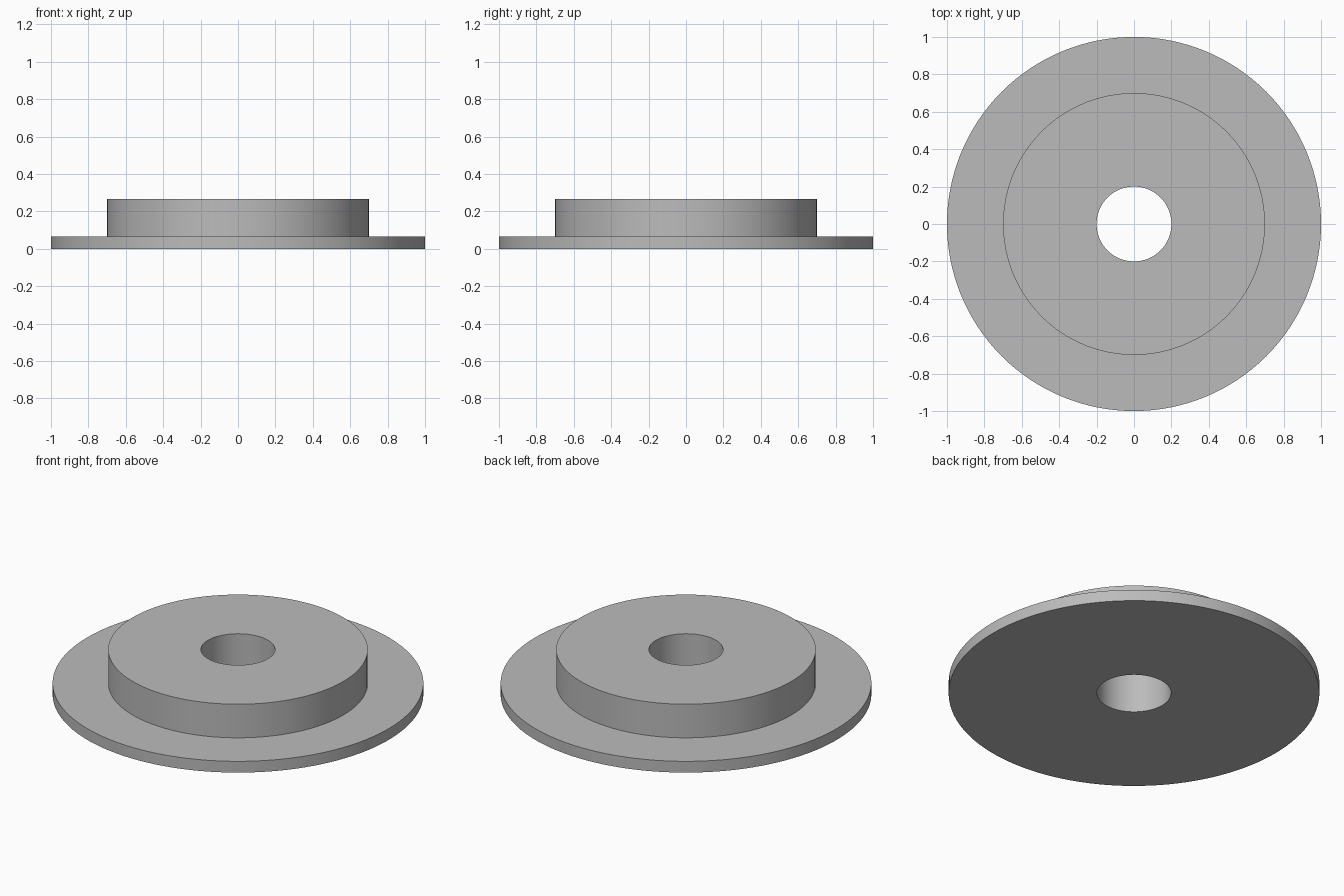
import bpy
import bmesh
from math import cos, sin, tau

SEGMENTS = 128
BORE_R, HUB_R, FLANGE_R = 0.2, 0.7, 1.0
FLANGE_TOP, HUB_TOP = 0.067, 0.267

cube = bpy.data.objects.get("Cube")
if cube:
    bpy.data.objects.remove(cube, do_unlink=True)

# Plain grey material
grey = bpy.data.materials.new("plain grey")
grey.use_nodes = True
colour = (0.5, 0.5, 0.5, 1)
grey.diffuse_color = colour
grey.node_tree.nodes["Principled BSDF"].inputs["Base Color"].default_value = colour


def lathe(name, profile):
    """Revolve a closed (radius, height) profile about z."""
    bm = bmesh.new()
    rings = [[bm.verts.new((r * cos(tau * i / SEGMENTS), r * sin(tau * i / SEGMENTS), z))
              for i in range(SEGMENTS)] for r, z in profile]
    for k, ring in enumerate(rings):
        above = rings[(k + 1) % len(rings)]
        for i in range(SEGMENTS):
            j = (i + 1) % SEGMENTS
            bm.faces.new((ring[i], ring[j], above[j], above[i]))
    bmesh.ops.recalc_face_normals(bm, faces=bm.faces)
    mesh = bpy.data.meshes.new(name)
    bm.to_mesh(mesh)
    bm.free()
    mesh.materials.append(grey)
    obj = bpy.data.objects.new(name, mesh)
    bpy.context.collection.objects.link(obj)
    return obj


# Wide flange with a raised hub and a through bore, as one solid
bushing = lathe("flanged_bushing", [
    (BORE_R, 0), (FLANGE_R, 0), (FLANGE_R, FLANGE_TOP),
    (HUB_R, FLANGE_TOP), (HUB_R, HUB_TOP), (BORE_R, HUB_TOP)])

# Smooth round walls, sharp rims
bpy.ops.object.select_all(action="DESELECT")
bushing.select_set(True)
bpy.context.view_layer.objects.active = bushing
bpy.ops.object.shade_smooth_by_angle()
